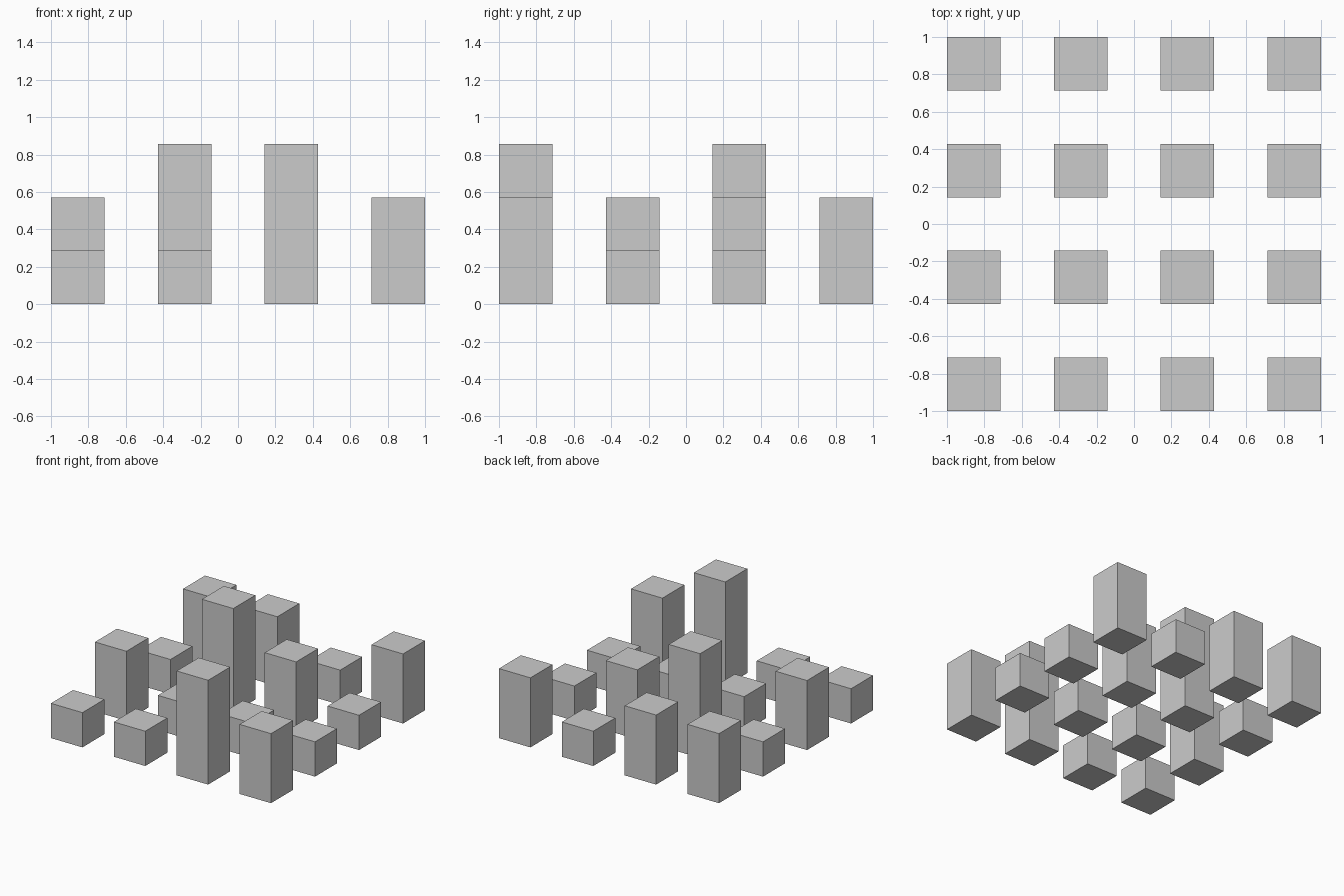
import bpy

if "Cube" in bpy.data.objects:
    bpy.data.objects.remove(bpy.data.objects["Cube"])

UNIT = 2 / 7  # block width; gaps between blocks are the same size

# Block heights in units: rows run front to back, columns left to right
HEIGHTS = [
    (1, 1, 3, 2),
    (2, 1, 1, 1),
    (1, 3, 2, 1),
    (2, 2, 1, 2),
]


def block(name, x, y, height):
    """Square block standing on the ground."""
    bpy.ops.mesh.primitive_cube_add(size=1, location=(x, y, height / 2))
    ob = bpy.context.object
    ob.name = name
    ob.scale = (UNIT, UNIT, height)
    bpy.ops.object.transform_apply(location=False, rotation=False, scale=True)


# Grid of blocks
for row, heights in enumerate(HEIGHTS):
    for col, h in enumerate(heights):
        block(f"block_row{row + 1}_column{col + 1}",
              (2 * col - 3) * UNIT, (2 * row - 3) * UNIT, h * UNIT)
